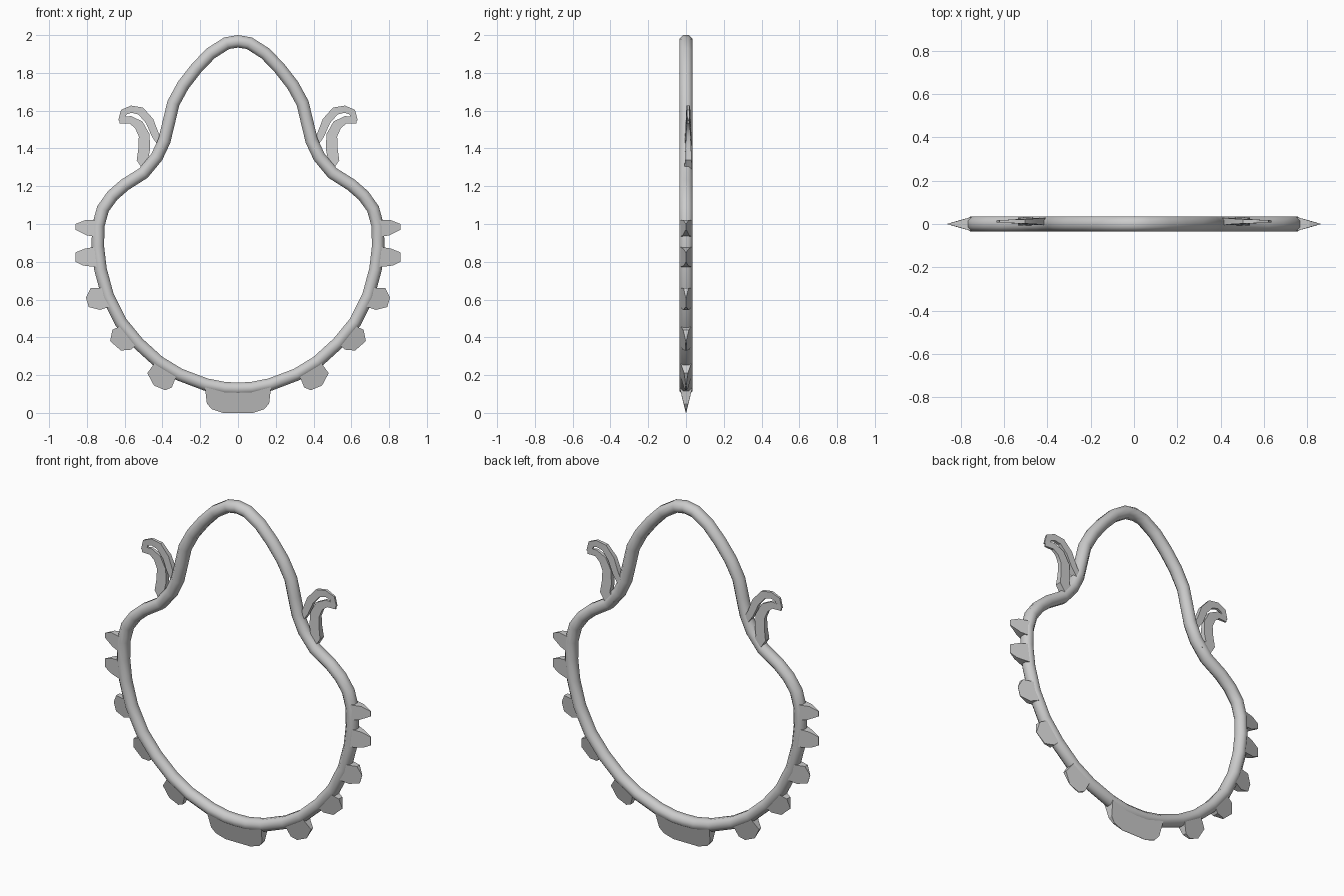
import bpy, bmesh, math
from mathutils import Vector

if "Cube" in bpy.data.objects:
    bpy.data.objects.remove(bpy.data.objects["Cube"])


def finish(bm, name, angle=40):
    bmesh.ops.recalc_face_normals(bm, faces=bm.faces)
    me = bpy.data.meshes.new(name)
    bm.to_mesh(me)
    bm.free()
    ob = bpy.data.objects.new(name, me)
    bpy.context.collection.objects.link(ob)
    bpy.ops.object.select_all(action='DESELECT')
    ob.select_set(True)
    bpy.context.view_layer.objects.active = ob
    bpy.ops.object.shade_smooth_by_angle(angle=math.radians(angle))
    return ob


# Ring: eight-sided tube swept around a mirrored pear outline
half = [(0, 1.967), (0.06, 1.957), (0.145, 1.903), (0.22, 1.825), (0.29, 1.735),
        (0.342, 1.64), (0.366, 1.54), (0.39, 1.44), (0.43, 1.355), (0.50, 1.27),
        (0.60, 1.207), (0.665, 1.15), (0.715, 1.08), (0.74, 0.99), (0.742, 0.88),
        (0.728, 0.76), (0.69, 0.62), (0.62, 0.48), (0.53, 0.37), (0.42, 0.27),
        (0.31, 0.203), (0.17, 0.15), (0.07, 0.13), (0, 0.128)]
path = [Vector((x, 0, z)) for x, z in half]
path += [Vector((-x, 0, z)) for x, z in half[-2:0:-1]]
bm = bmesh.new()
rings, n, sides = [], len(path), 8
for i, p in enumerate(path):
    t = (path[(i + 1) % n] - path[i - 1]).normalized()
    out = Vector((-t.z, 0, t.x))
    ring = []
    for k in range(sides):
        a = 2 * math.pi * (k + 0.5) / sides
        ring.append(bm.verts.new(p + out * 0.036 * math.cos(a)
                                 + Vector((0, 0.038 * math.sin(a), 0))))
    rings.append(ring)
for i in range(n):
    a, b = rings[i], rings[(i + 1) % n]
    for k in range(sides):
        j = (k + 1) % sides
        bm.faces.new((a[k], a[j], b[j], b[k]))
finish(bm, "ring", 50)


def blade(name, pts, base=0.034):
    """Wedge: thick along the line from first to last point, sharp at the far edge."""
    a, b = Vector(pts[0]), Vector(pts[-1])
    d = (b - a).normalized()
    dist = [abs((Vector(p) - a).cross(d)) for p in pts]
    far = max(dist)
    bm = bmesh.new()
    sheets = []
    for s in (-1, 1):
        sheets.append([bm.verts.new((p[0], s * max(0.001, base * (1 - q / far)), p[1]))
                       for p, q in zip(pts, dist)])
    f, r = sheets
    bm.faces.new(f)
    bm.faces.new(r[::-1])
    for i in range(len(pts)):
        j = (i + 1) % len(pts)
        bm.faces.new((f[i], r[i], r[j], f[j]))
    finish(bm, name, 20)


# Side teeth, both sides
teeth = [
    [(0.745, 1.02), (0.81, 1.02), (0.86, 1.0), (0.86, 0.97), (0.80, 0.94), (0.745, 0.93)],
    [(0.745, 0.88), (0.81, 0.87), (0.86, 0.85), (0.86, 0.80), (0.82, 0.78), (0.735, 0.77)],
    [(0.705, 0.66), (0.78, 0.66), (0.805, 0.61), (0.79, 0.56), (0.73, 0.545), (0.67, 0.565)],
    [(0.61, 0.465), (0.665, 0.44), (0.677, 0.38), (0.62, 0.33), (0.565, 0.335), (0.53, 0.37)],
    [(0.43, 0.28), (0.48, 0.21), (0.445, 0.145), (0.385, 0.12), (0.35, 0.135), (0.32, 0.21)],
]
for side, s in (("right", 1), ("left", -1)):
    for i, t in enumerate(teeth):
        blade(f"tooth_{side}_{i + 1}", [(s * x, z) for x, z in t])

# Wide bottom blade
blade("bottom_blade", [(-0.175, 0.135), (-0.165, 0.05), (-0.14, 0.02), (-0.08, 0.0),
                       (0.08, 0.0), (0.14, 0.02), (0.165, 0.05), (0.175, 0.135)])


def prong(name, pts, s):
    """Flat curved strip; each point is x, z, half width, half thickness."""
    bm = bmesh.new()
    prev = None
    for i, (x, z, w, h) in enumerate(pts):
        q, r = pts[max(i - 1, 0)], pts[min(i + 1, len(pts) - 1)]
        d = Vector((r[0] - q[0], r[1] - q[1])).normalized()
        ring = [bm.verts.new((s * (x - d.y * w * u), 0.012 + h * v, z + d.x * w * u))
                for u, v in ((-1, -1), (1, -1), (1, 1), (-1, 1))]
        if prev:
            for k in range(4):
                j = (k + 1) % 4
                bm.faces.new((prev[k], prev[j], ring[j], ring[k]))
        else:
            bm.faces.new(ring)
        prev = ring
    bm.faces.new(prev)
    finish(bm, name, 30)


# Curled hooks: an upper arc and a lower prong meeting at the tip
arc = [(0.40, 1.41, 0.016, 0.018), (0.437, 1.47, 0.020, 0.016), (0.468, 1.545, 0.022, 0.013),
       (0.515, 1.598, 0.022, 0.010), (0.565, 1.608, 0.019, 0.008), (0.605, 1.592, 0.019, 0.006),
       (0.618, 1.545, 0.016, 0.005)]
stem = [(0.47, 1.29, 0.03, 0.02), (0.505, 1.345, 0.032, 0.018), (0.496, 1.40, 0.031, 0.015),
        (0.497, 1.47, 0.029, 0.012), (0.525, 1.525, 0.026, 0.010), (0.57, 1.552, 0.020, 0.008),
        (0.628, 1.548, 0.016, 0.005)]
for side, s in (("right", 1), ("left", -1)):
    prong(f"hook_arc_{side}", arc, s)
    prong(f"hook_stem_{side}", stem, s)
